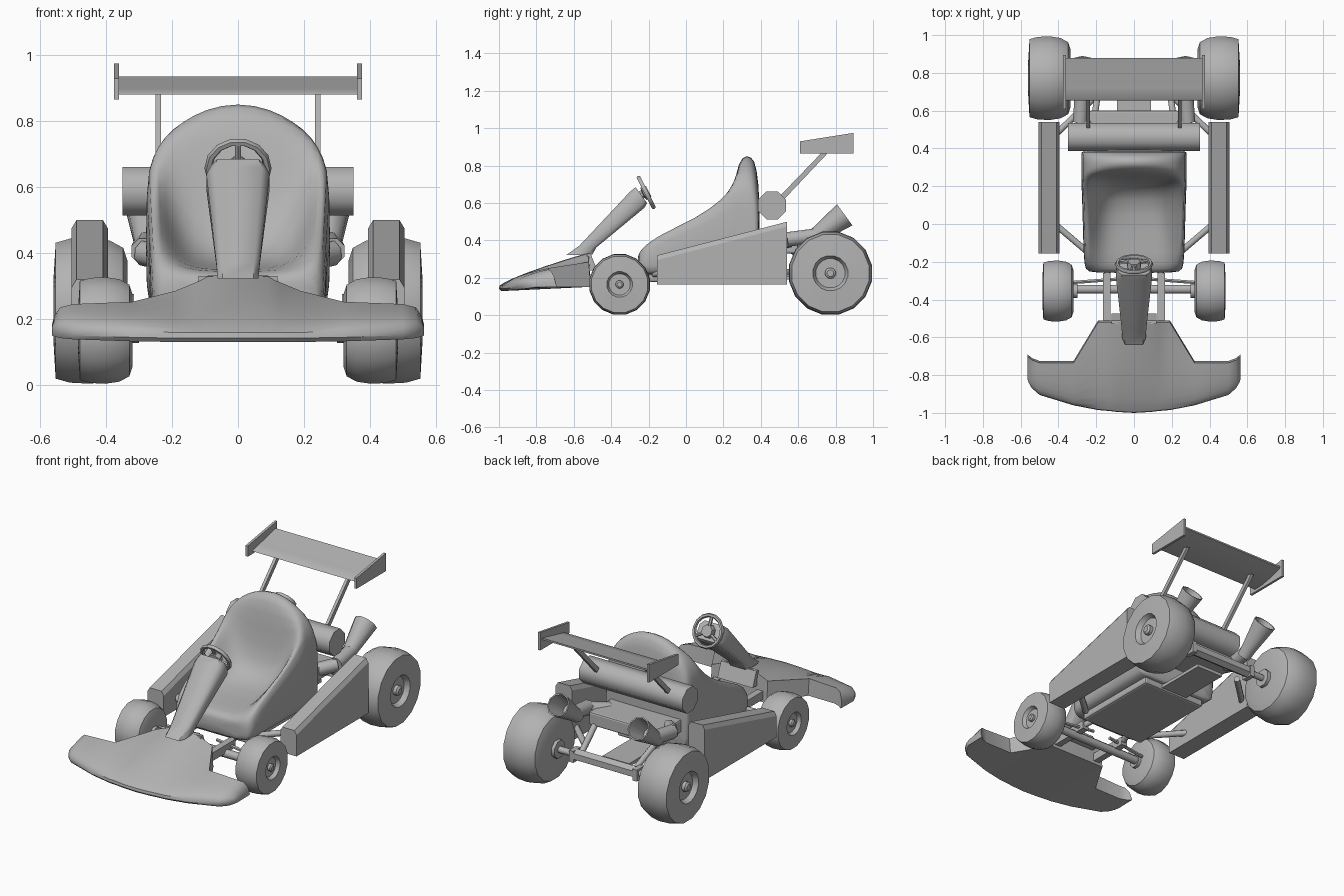
import bpy, bmesh, math
from mathutils import Vector

cube = bpy.data.objects.get("Cube")
if cube:
    bpy.data.objects.remove(cube, do_unlink=True)

grey = bpy.data.materials.new("plain grey")
grey.use_nodes = True
grey.diffuse_color = (0.45, 0.45, 0.45, 1)
grey.node_tree.nodes["Principled BSDF"].inputs["Base Color"].default_value = grey.diffuse_color


def loft(name, rings, smooth=35, subdivide=0, bevel=0):
    """Skin a row of closed rings and cap both ends."""
    bm = bmesh.new()
    rows = [[bm.verts.new(p) for p in ring] for ring in rings]
    n = len(rows[0])
    for a, b in zip(rows, rows[1:]):
        for i in range(n):
            j = (i + 1) % n
            bm.faces.new((a[i], a[j], b[j], b[i]))
    bm.faces.new(rows[0])
    bm.faces.new(rows[-1])
    bmesh.ops.recalc_face_normals(bm, faces=bm.faces)
    mesh = bpy.data.meshes.new(name)
    bm.to_mesh(mesh)
    bm.free()
    mesh.materials.append(grey)
    obj = bpy.data.objects.new(name, mesh)
    bpy.context.collection.objects.link(obj)
    bpy.ops.object.select_all(action='DESELECT')
    obj.select_set(True)
    bpy.context.view_layer.objects.active = obj
    if smooth:
        bpy.ops.object.shade_smooth_by_angle(angle=math.radians(smooth))
    if bevel:
        mod = obj.modifiers.new("rounding", 'BEVEL')
        mod.width, mod.segments = bevel, 2
    if subdivide:
        mod = obj.modifiers.new("softening", 'SUBSURF')
        mod.levels = mod.render_levels = subdivide
    return obj


def lathe(name, origin, axis, profile, n=16, smooth=35):
    """Turn (radius, distance) pairs about an axis."""
    turn = Vector(axis).to_track_quat('Z', 'Y')
    rings = []
    for r, d in profile:
        rings.append([Vector(origin) + turn @ Vector((
            r * math.cos(math.tau * (i + .5) / n), r * math.sin(math.tau * (i + .5) / n), d))
            for i in range(n)])
    return loft(name, rings, smooth)


def rod(name, a, b, r, n=8):
    a, b = Vector(a), Vector(b)
    return lathe(name, a, b - a, [(r, 0), (r, (b - a).length)], n, 50)


def extrude_x(name, x0, x1, outline, smooth=0, bevel=0):
    return loft(name, [[(x, y, z) for y, z in outline] for x in (x0, x1)], smooth, 0, bevel)


def box(name, x, y, z, bevel=0):
    outline = ((y[0], z[0]), (y[1], z[0]), (y[1], z[1]), (y[0], z[1]))
    return extrude_x(name, x[0], x[1], outline, 0, bevel)


# Nose fairing: columns of (x, front y, rear y, rear height, front base, fullness)
half = [(0, -1, -.52, .335, .13, .78), (.09, -.995, -.52, .332, .13, .78), (.13, -.99, -.52, .31, .13, .72),
        (.19, -.985, -.52, .285, .13, .7), (.32, -.96, -.735, .252, .132, .5),
        (.5, -.905, -.735, .245, .138, .45), (.54, -.87, -.72, .235, .142, .45),
        (.558, -.84, -.705, .208, .147, .45), (.565, -.82, -.70, .18, .15, .45)]
columns = [(-c[0], *c[1:]) for c in reversed(half[1:])] + half
rings = []
for x, front, rear, top, base, power in columns:
    ring = [(x, rear + .01, .152), (x, front + .012, base), (x, front, base + .012)]
    for t in (.006, .06, .15, .3, .5, .75, 1):
        ring.append((x, front + t * (rear - front), base + .025 + (top - base - .025) * t ** power))
    rings.append(ring)
loft("nose_fairing", rings, 40)
extrude_x("nose_bracket", -.12, .12, [(-.53, .24), (-.475, .24), (-.51, .33), (-.53, .33)])

# Seat: stations of (y, half width, heights from centre to rim)
across = (0, .35, .6, .8, .93, 1)
stations = [
    (-.26, .23, (.31, .31, .31, .31, .30, .28)),
    (-.245, .258, (.34, .34, .345, .355, .345, .31)),
    (-.18, .268, (.35, .35, .36, .395, .425, .39)),
    (.07, .273, (.36, .36, .38, .47, .545, .50)),
    (.19, .278, (.40, .41, .46, .57, .64, .58)),
    (.24, .28, (.54, .55, .60, .69, .69, .61)),
    (.265, .28, (.77, .77, .77, .755, .69, .62)),
    (.30, .28, (.86, .84, .80, .755, .69, .62)),
    (.35, .28, (.86, .84, .80, .755, .69, .62)),
    (.38, .28, (.80, .79, .76, .72, .65, .58)),
    (.395, .27, (.60, .60, .58, .56, .50, .48))]
rings = []
for y, w, heights in stations:
    side = [(w * f, y, z) for f, z in zip(across, heights)]
    side += [(w, y, .25), (w * .93, y, .215), (w * .5, y, .215)]
    rings.append(side + [(0, y, .215)] + [(-x, y, z) for x, y, z in reversed(side[1:])])
loft("seat", rings, 180, 1)
box("seat_base", (-.215, .215), (-.20, .36), (.178, .25), .012)

# Steering column, lofted through rounded cross-sections
sections = [(.062, -.64, .322, -.50, .325), (.066, -.57, .372, -.48, .362),
            (.096, -.30, .66, -.222, .575), (.084, -.27, .685, -.208, .60)]
rings = []
for w, y0, z0, y1, z1 in sections:
    ring = []
    for u, v in ((-1, .25), (-.75, 0), (.75, 0), (1, .25), (1, .8), (.8, 1), (-.8, 1), (-1, .8)):
        ring.append((u * w, y0 + v * (y1 - y0), z0 + v * (z1 - z0)))
    rings.append(ring)
loft("steering_column", rings, 50)

# Steering wheel
centre, facing = Vector((0, -.213, .657)), Vector((0, .89, .45))
turn = facing.to_track_quat('Z', 'Y')
bpy.ops.mesh.primitive_torus_add(location=centre, rotation=turn.to_euler(), major_segments=14,
                                 minor_segments=6, major_radius=.09, minor_radius=.012)
steering_wheel = bpy.context.object
steering_wheel.name = "steering_wheel"
steering_wheel.data.materials.append(grey)
bpy.ops.object.shade_smooth_by_angle(angle=math.radians(60))
lathe("steering_hub", centre, facing, [(.025, -.07), (.025, -.02), (.04, -.015), (.035, .015)], 8)
for i in range(3):
    a = math.radians(90 + 120 * i)
    rod("steering_spoke", centre, centre + turn @ Vector((.085 * math.cos(a), .085 * math.sin(a), 0)), .01, 6)

# Tank, engine and chassis
rod("fuel_tank", (-.35, .46, .587), (.35, .46, .587), .08, 8)
box("engine_block", (-.24, .24), (.37, .60), (.33, .41), .01)
box("floor_plate", (-.09, .09), (.30, .68), (.19, .21))
rod("front_axle", (-.34, -.345, .165), (.34, -.345, .165), .025)
rod("rear_axle", (-.36, .772, .224), (.36, .772, .224), .02)
rod("rear_axle_housing", (-.2, .772, .224), (.2, .772, .224), .036, 6)

# Rear wing
extrude_x("rear_wing", -.365, .365,
          [(.655, .881), (.72, .884), (.80, .90), (.88, .926), (.88, .936), (.80, .917), (.72, .899), (.66, .886)], 40)

# Tyre and rim outline as (share of radius, share of width)
tyre = [(.2, 0), (.68, 0), (.86, .06), (.96, .24), (1, .5), (.985, .78), (.93, .97), (.42, 1),
        (.35, .87), (.13, .87), (.13, .96), (.08, 1)]

for s, side in ((1, "left_"), (-1, "right_")):
    for name, y, radius, x, width in (("front_wheel", -.355, .162, .32, .165), ("rear_wheel", .772, .222, .335, .225)):
        lathe(side + name, (s * x, y, radius + .003), (s, 0, 0),
              [(r * radius * 1.018, t * width) for r, t in tyre])
        rod(side + name + "_hub", (s * (x - .02), y, radius + .003), (s * (x + .02), y, radius + .003), radius * .25)

    # Side pod with chamfered, rising top
    rings = []
    for y, top in ((-.155, .32), (.54, .50)):
        rings.append([(s * x, y, z) for x, z in (
            (.395, .165), (.505, .165), (.505, top - .025), (.49, top), (.41, top), (.395, top - .025))])
    loft(side + "side_pod", rings, 0)

    # Wing end plate and strut
    extrude_x(side + "wing_end_plate", s * .361, s * .376,
              [(.61, .865), (.895, .865), (.895, .975), (.61, .93)])
    extrude_x(side + "wing_strut", s * .233, s * .251,
              [(.49, .625), (.515, .61), (.775, .885), (.745, .89)])

    # Exhaust: bent pipe and hollow horn
    rod(side + "exhaust_pipe", (s * .2, .45, .38), (s * .285, .55, .40), .04)
    rod(side + "exhaust_elbow", (s * .285, .54, .405), (s * .275, .69, .425), .042)
    lathe(side + "exhaust_horn", (s * .272, .66, .40), (0, .81, .59),
          [(.04, 0), (.045, .06), (.07, .233), (.062, .233), (.04, .10)], 10, 40)

    # Chassis tubes
    box(side + "front_rail", (s * .125, s * .165), (-.51, -.26), (.17, .22))
    rod(side + "front_rail_link", (s * .145, -.27, .20), (s * .12, -.18, .22), .018)
    rod(side + "front_pod_tube", (s * .22, -.17, .22), (s * .42, .0, .24), .018)
    rod(side + "rear_pod_tube", (s * .42, .47, .23), (s * .22, .66, .23), .018)
    rod(side + "rear_axle_arm", (s * .18, .77, .22), (s * .21, .56, .35), .018)
    rod(side + "tie_rod", (s * .06, -.29, .20), (s * .33, -.31, .18), .01, 6)
    box(side + "axle_carrier", (s * .20, s * .23), (.735, .805), (.185, .255))
